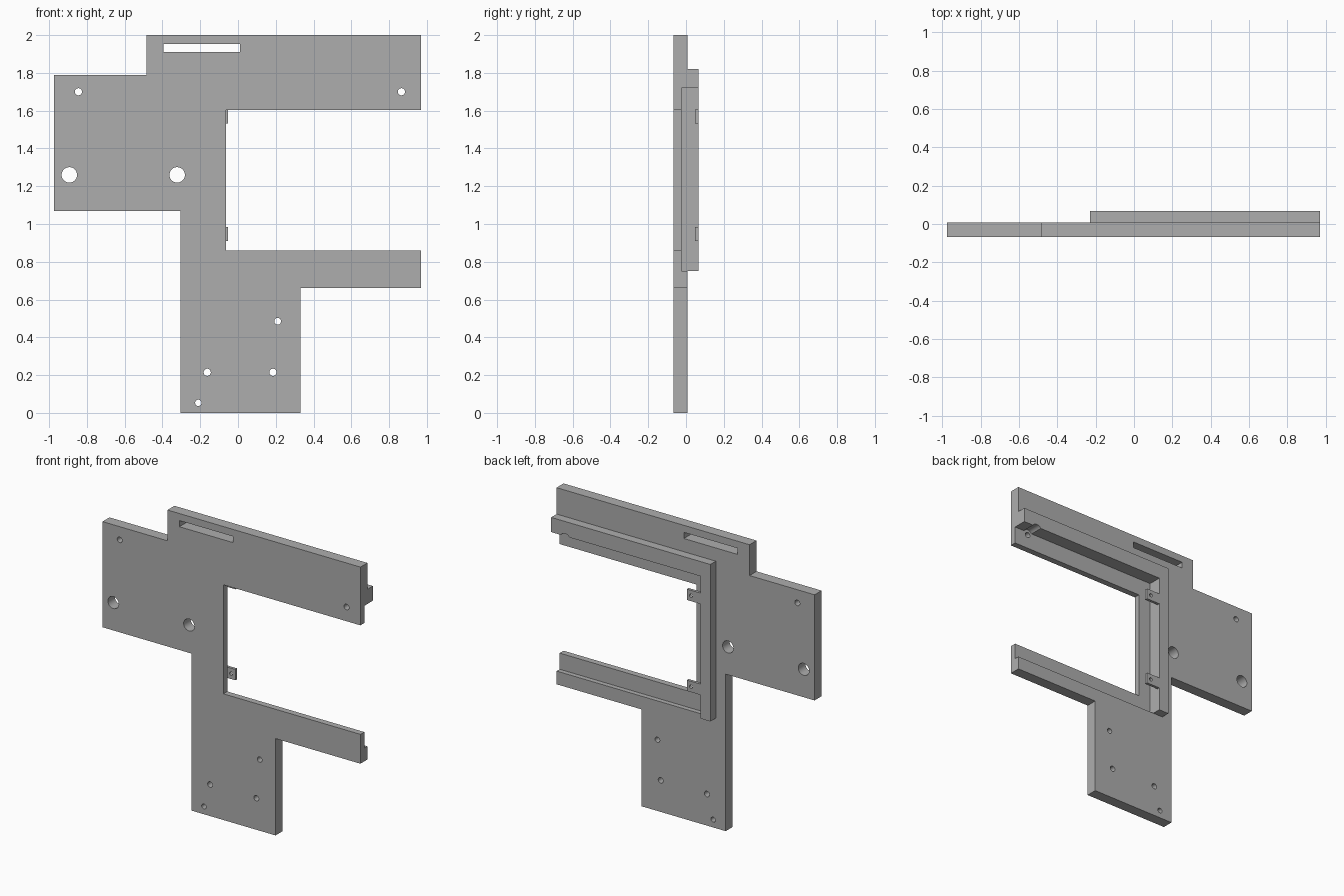
import bpy
import bmesh
from math import cos, sin, tau

old = bpy.data.objects.get("Cube")
if old:
    bpy.data.objects.remove(old, do_unlink=True)

grey = bpy.data.materials.new("plain grey")
grey.use_nodes = True
colour = (0.42, 0.42, 0.42, 1)
grey.diffuse_color = colour
grey.node_tree.nodes["Principled BSDF"].inputs["Base Color"].default_value = colour

FRONT, FLOOR, BACK, RIM = -0.067, -0.025, 0.008, 0.067


def prism(name, outline, y0, y1):
    """Extrude an x-z outline from y0 to y1."""
    bm = bmesh.new()
    face = bm.faces.new([bm.verts.new((x, y0, z)) for x, z in outline])
    grown = bmesh.ops.extrude_face_region(bm, geom=[face])["geom"]
    bmesh.ops.translate(bm, vec=(0, y1 - y0, 0),
                        verts=[v for v in grown if isinstance(v, bmesh.types.BMVert)])
    bmesh.ops.recalc_face_normals(bm, faces=bm.faces)
    mesh = bpy.data.meshes.new(name)
    bm.to_mesh(mesh)
    bm.free()
    mesh.materials.append(grey)
    obj = bpy.data.objects.new(name, mesh)
    bpy.context.collection.objects.link(obj)
    return obj


def box(x0, x1, z0, z1):
    return [(x0, z0), (x1, z0), (x1, z1), (x0, z1)]


def circle(x, z, r, n=32):
    return [(x + r * cos(tau * i / n), z + r * sin(tau * i / n)) for i in range(n)]


def cut(obj, outline, y0=-0.2, y1=0.2):
    """Subtract a prism from an object and bake the result."""
    cutter = prism("cutter", outline, y0, y1)
    cutter.hide_render = True
    mod = obj.modifiers.new("cut", "BOOLEAN")
    mod.operation = "DIFFERENCE"
    mod.solver = "EXACT"
    mod.object = cutter
    bpy.context.view_layer.update()
    graph = bpy.context.evaluated_depsgraph_get()
    mesh = bpy.data.meshes.new_from_object(obj.evaluated_get(graph))
    obj.modifiers.clear()
    obj.data = mesh
    bpy.data.objects.remove(cutter, do_unlink=True)


# Main plate with two arms and a foot
plate = prism("mounting_plate", [
    (-0.975, 1.07), (-0.975, 1.79), (-0.485, 1.79), (-0.485, 2.0), (0.97, 2.0),
    (0.97, 1.603), (-0.063, 1.603), (-0.063, 0.86), (0.97, 0.86), (0.97, 0.66),
    (0.33, 0.66), (0.33, 0), (-0.305, 0), (-0.305, 1.07)], FRONT, BACK)

# Recess around the window, open at the arm ends
cut(plate, box(-0.155, 1.1, 0.75, 1.72), FLOOR, 0.2)

# Cable slot and screw holes
cut(plate, box(-0.395, 0.01, 1.91, 1.952))
for x, z, r in [(-0.845, 1.70, 0.019), (0.865, 1.70, 0.019), (-0.893, 1.26, 0.041),
                (-0.322, 1.26, 0.041), (0.21, 0.485, 0.018), (-0.163, 0.215, 0.019),
                (0.185, 0.215, 0.019), (-0.21, 0.053, 0.017)]:
    cut(plate, circle(x, z, r))

# Raised rim on the back, along the top and one side of the recess
rim = prism("raised_rim", [
    (-0.23, 0.75), (-0.155, 0.75), (-0.155, 1.72), (0.97, 1.72),
    (0.97, 1.82), (-0.23, 1.82)], BACK, RIM)

# Clearance for the screw head beside the rim
for part in (plate, rim):
    cut(part, circle(0.865, 1.70, 0.038), FLOOR, 0.2)

# Retaining tabs with small holes
for name, z in (("upper_tab", 1.568), ("lower_tab", 0.948)):
    tab = prism(name, box(-0.155, -0.053, z - 0.037, z + 0.037), 0.048, RIM)
    cut(tab, circle(-0.085, z, 0.012, 20))

# Smooth the hole walls, keep all edges crisp
bpy.ops.object.select_all(action="DESELECT")
for obj in bpy.context.collection.objects:
    if obj.type == "MESH" and grey.name in obj.data.materials:
        obj.select_set(True)
        bpy.context.view_layer.objects.active = obj
bpy.ops.object.shade_smooth_by_angle(angle=0.5)
